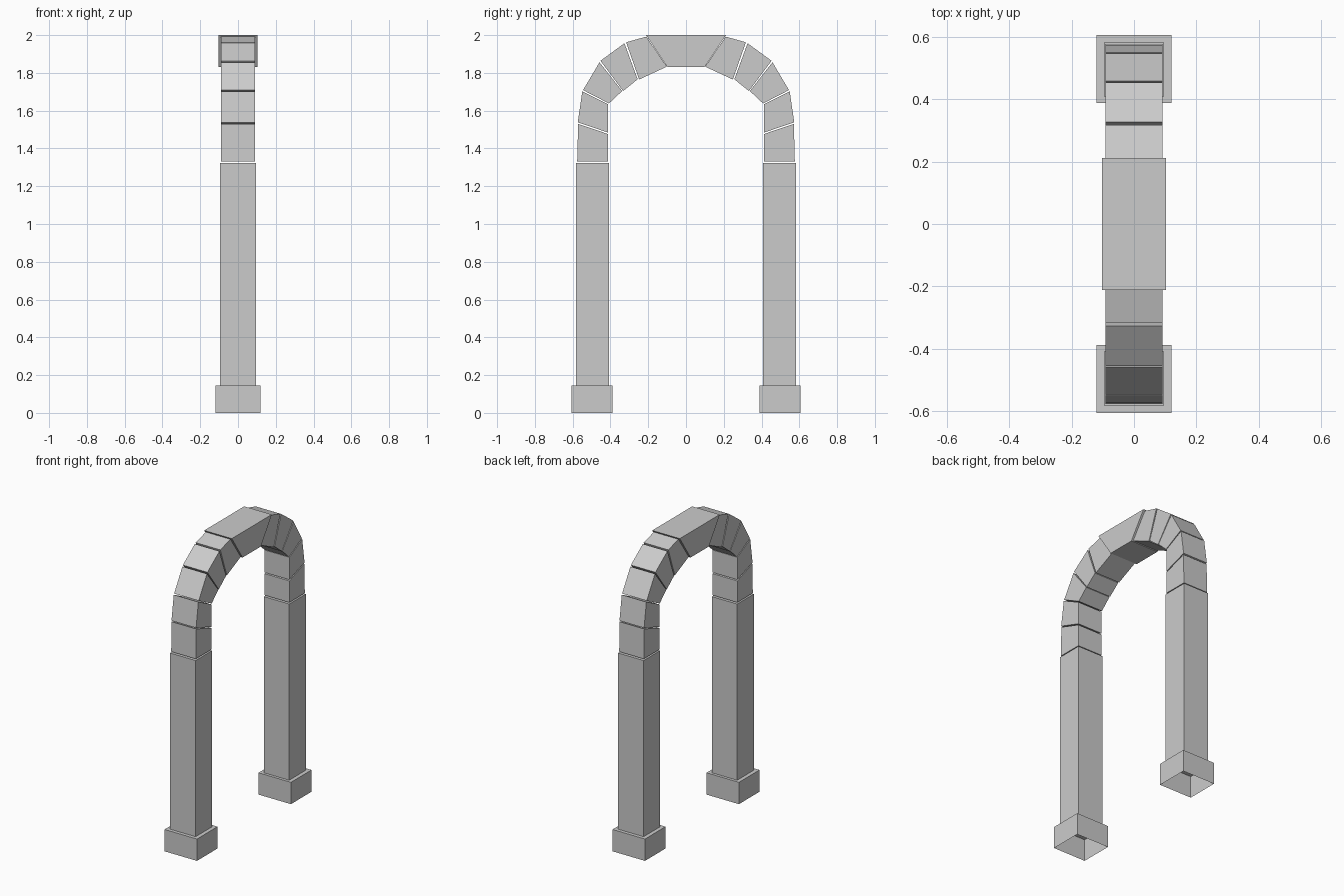
import bpy, bmesh

if "Cube" in bpy.data.objects:
    bpy.data.objects.remove(bpy.data.objects["Cube"])


def prism(name, profile, half_x, side=1, open_bottom=False):
    """Extrude a (y, z) profile along x; side=-1 mirrors it across y."""
    bm = bmesh.new()
    a = [bm.verts.new((-half_x, side * y, z)) for y, z in profile]
    b = [bm.verts.new((half_x, side * y, z)) for y, z in profile]
    bm.faces.new(a)
    bm.faces.new(b)
    n = len(profile)
    for i in range(n):
        j = (i + 1) % n
        bm.faces.new((a[i], a[j], b[j], b[i]))
    bmesh.ops.recalc_face_normals(bm, faces=bm.faces)
    if open_bottom:
        low = [f for f in bm.faces if f.normal.z < -0.9]
        bmesh.ops.delete(bm, geom=low, context='FACES')
    me = bpy.data.meshes.new(name)
    bm.to_mesh(me)
    bm.free()
    ob = bpy.data.objects.new(name, me)
    bpy.context.collection.objects.link(ob)
    return ob


def rect(y0, y1, z0, z1):
    return [(y0, z0), (y1, z0), (y1, z1), (y0, z1)]


# Wedge stones of one arch half: inner bottom, outer bottom, outer top, inner top
STONES = [
    [(0.412, 1.332), (0.576, 1.332), (0.571, 1.530), (0.412, 1.476)],
    [(0.412, 1.484), (0.573, 1.538), (0.549, 1.702), (0.412, 1.634)],
    [(0.408, 1.638), (0.545, 1.709), (0.458, 1.856), (0.338, 1.704)],
    [(0.333, 1.704), (0.453, 1.864), (0.326, 1.957), (0.256, 1.766)],
    [(0.248, 1.765), (0.317, 1.962), (0.210, 1.992), (0.101, 1.833)],
]

for side, label in ((-1, "front"), (1, "back")):
    # Hollow plinth, open underneath, with the pillar standing on it
    prism(label + "_plinth", rect(0.388, 0.605, 0, 0.146), 0.12, side, True)
    prism(label + "_pillar", rect(0.407, 0.582, 0.146, 1.324), 0.094, side, True)
    # Arch stones
    for i, stone in enumerate(STONES):
        prism(f"{label}_arch_stone_{i + 1}", stone, 0.091, side)

# Keystone
prism("keystone", [(-0.097, 1.83), (0.097, 1.83), (0.211, 2.0), (-0.211, 2.0)], 0.102)
